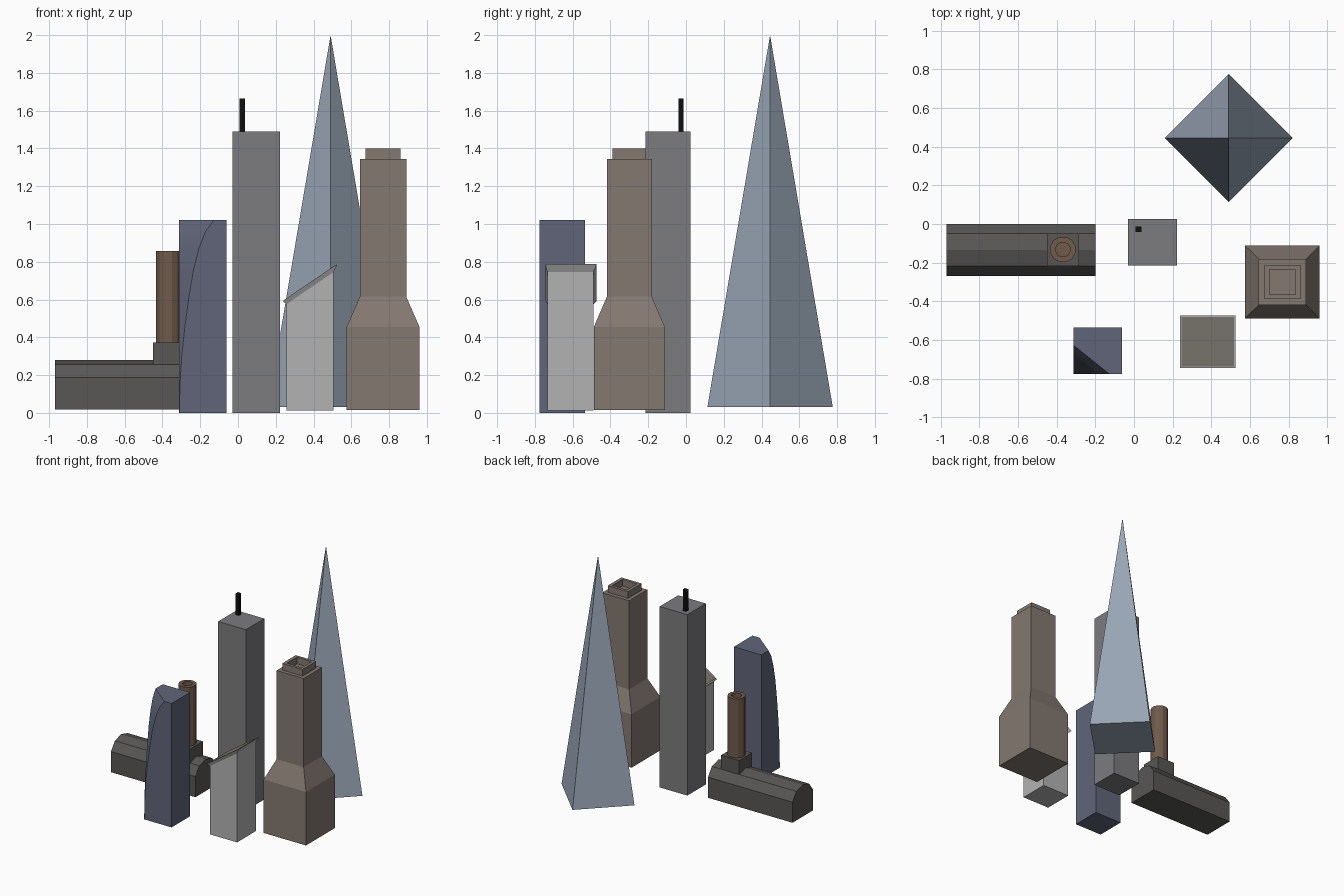
import bpy, bmesh, math

if "Cube" in bpy.data.objects:
    bpy.data.objects.remove(bpy.data.objects["Cube"])


def paint(ob, name, rgb):
    mat = bpy.data.materials.get(name) or bpy.data.materials.new(name)
    mat.diffuse_color = (*rgb, 1)
    mat.use_nodes = True
    mat.node_tree.nodes["Principled BSDF"].inputs["Base Color"].default_value = mat.diffuse_color
    ob.data.materials.append(mat)


def loft(name, rings, mat=None, rgb=None):
    """Join rings of equal point count with quads and cap both ends."""
    bm = bmesh.new()
    vs = [[bm.verts.new(p) for p in r] for r in rings]
    for a, b in zip(vs, vs[1:]):
        for i in range(len(a)):
            j = (i + 1) % len(a)
            bm.faces.new((a[i], a[j], b[j], b[i]))
    bm.faces.new(vs[0][::-1])
    bm.faces.new(vs[-1])
    bmesh.ops.remove_doubles(bm, verts=bm.verts, dist=1e-5)
    bmesh.ops.recalc_face_normals(bm, faces=bm.faces)
    me = bpy.data.meshes.new(name)
    bm.to_mesh(me)
    bm.free()
    ob = bpy.data.objects.new(name, me)
    bpy.context.collection.objects.link(ob)
    if rgb:
        paint(ob, mat, rgb)
    return ob


def rect(x0, x1, y0, y1, z0, z1=None):
    """Rectangle ring; z runs from z0 at x0 to z1 at x1."""
    z1 = z0 if z1 is None else z1
    return [(x0, y0, z0), (x1, y0, z1), (x1, y1, z1), (x0, y1, z0)]


def square(cx, cy, hx, hy, z):
    return rect(cx - hx, cx + hx, cy - hy, cy + hy, z)


def ngon(cx, cy, r, z, n, turn):
    return [(cx + r * math.cos(turn + i * math.tau / n),
             cy + r * math.sin(turn + i * math.tau / n), z) for i in range(n)]


# Pointed glass spire
bm = bmesh.new()
base = [bm.verts.new(p) for p in ngon(0.49, 0.445, 0.332, 0.03, 4, 0)]
tip = bm.verts.new((0.49, 0.445, 2.0))
bm.faces.new(base[::-1])
for i in range(4):
    bm.faces.new((base[i], base[(i + 1) % 4], tip))
me = bpy.data.meshes.new("pyramid_tower")
bm.to_mesh(me)
bm.free()
ob = bpy.data.objects.new("pyramid_tower", me)
bpy.context.collection.objects.link(ob)
paint(ob, "blue_grey", (0.32, 0.38, 0.47))

# Plain tower with mast
loft("box_tower", [rect(-0.03, 0.222, -0.215, 0.025, z) for z in (0.0, 1.49)],
     "tower_grey", (0.2, 0.2, 0.21))
loft("mast", [square(0.023, -0.027, 0.015, 0.014, z) for z in (1.48, 1.665)],
     "black", (0.005, 0.005, 0.005))

# Tower whose front-left corner is cut back more with height
x0, x1, y0, y1 = -0.312, -0.062, -0.776, -0.535
levels = [(0, 0.001), (0.15, 0.005), (0.3, 0.014), (0.45, 0.03), (0.6, 0.05),
          (0.75, 0.075), (0.87, 0.105), (0.96, 0.14), (1.02, 0.185)]
ob = loft("cut_corner_tower",
          [[(x0 + c, y0, z), (x1, y0, z), (x1, y1, z), (x0, y1, z),
            (x0, y0 + 0.8 * c, z)] for z, c in levels],
          "dark_blue", (0.12, 0.13, 0.19))
bpy.context.view_layer.objects.active = ob
ob.select_set(True)
bpy.ops.object.shade_smooth_by_angle(angle=math.radians(30))
ob.select_set(False)

# Slant-roofed building: walls, flared eaves and a roof panel
loft("slanted_building", [rect(0.256, 0.505, -0.733, -0.49, 0.012),
                          rect(0.256, 0.505, -0.733, -0.49, 0.575, 0.745),
                          rect(0.238, 0.526, -0.745, -0.473, 0.592, 0.787)],
     "light_grey", (0.45, 0.45, 0.45))
loft("slanted_roof", [rect(0.247, 0.517, -0.737, -0.481, 0.596 + d, 0.779 + d)
                      for d in (0, 0.004)], "roof_brown", (0.2, 0.19, 0.16))

# Brown tower: wide base, taper, shaft, hollow crown
cx, cy = 0.768, -0.3
steps = [(0.193, 0.188, 0.015), (0.193, 0.188, 0.455), (0.123, 0.119, 0.615),
         (0.123, 0.119, 1.345), (0.093, 0.088, 1.345), (0.093, 0.088, 1.4),
         (0.067, 0.065, 1.4), (0.067, 0.065, 1.345)]
loft("stepped_tower", [square(cx, cy, *s) for s in steps],
     "warm_brown", (0.23, 0.19, 0.165))

# Long hall with a double-pitched roof
profile = [(0.0, 0.018), (0.0, 0.188), (-0.05, 0.257), (-0.134, 0.28),
           (-0.217, 0.257), (-0.268, 0.188), (-0.268, 0.018)]
loft("hall", [[(x, y, z) for y, z in profile] for x in (-0.97, -0.2)],
     "hall_grey", (0.1, 0.095, 0.09))
loft("chimney_base", [rect(-0.45, -0.285, -0.217, -0.05, z) for z in (0.2, 0.372)],
     "hall_grey", (0.1, 0.095, 0.09))

# Twelve-sided chimney with open top
loft("chimney", [ngon(-0.368, -0.132, r, z, 12, math.radians(15))
                 for r, z in ((0.068, 0.365), (0.068, 0.857), (0.038, 0.857), (0.038, 0.8))],
     "brick", (0.16, 0.105, 0.07))
